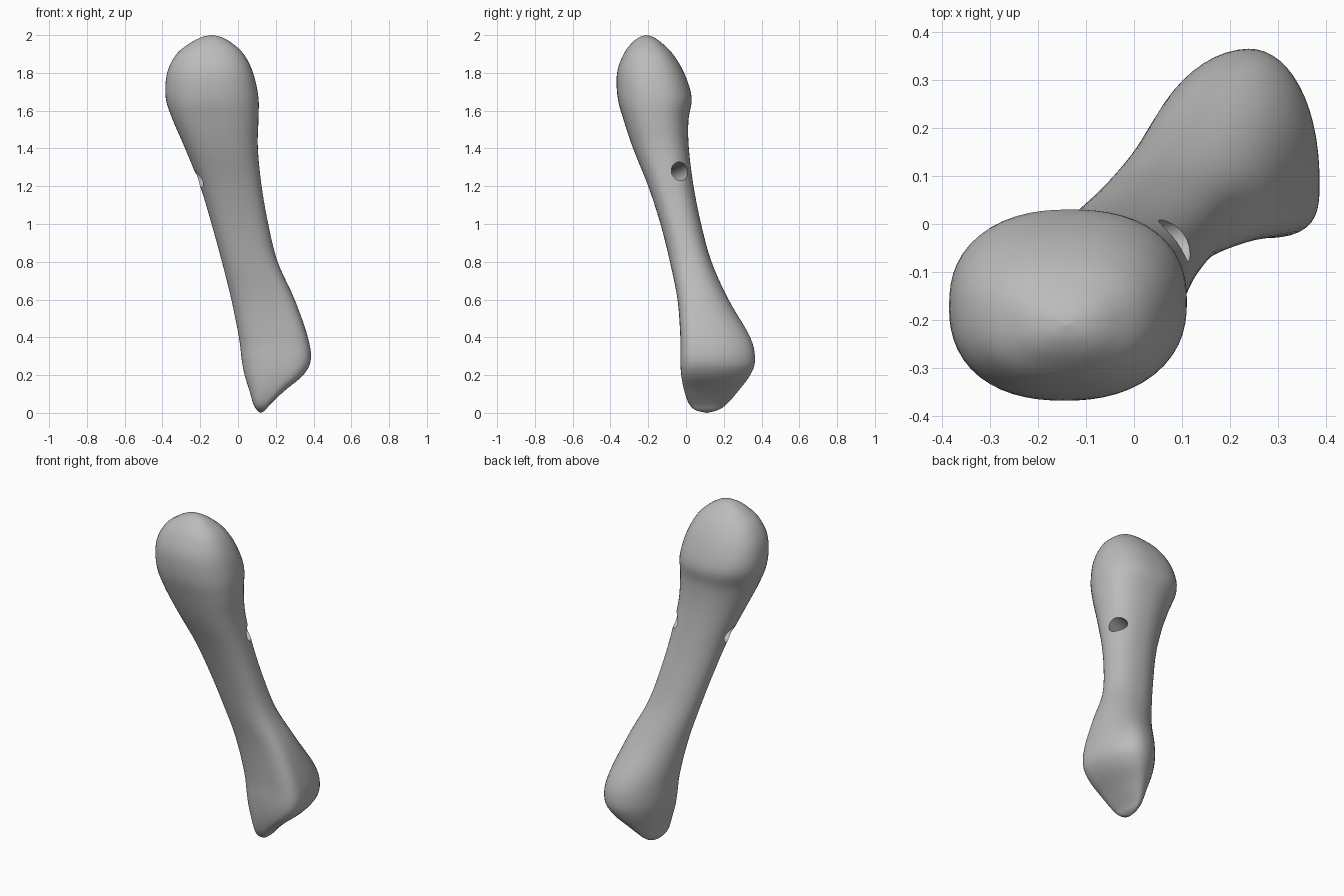
import bpy, bmesh, math
from mathutils import Vector

cube = bpy.data.objects.get("Cube")
if cube:
    bpy.data.objects.remove(cube, do_unlink=True)

# Bone sections: height, x min, x max, y min, y max
SECTIONS = [
    (0, .12, .12, .11, .11),
    (.015, .1, .145, .05, .17),
    (.05, .08, .175, .015, .22),
    (.12, .06, .25, -.01, .28),
    (.2, .035, .345, -.025, .34),
    (.28, .02, .385, -.03, .365),
    (.4, .005, .37, -.03, .34),
    (.6, -.035, .3, -.045, .225),
    (.8, -.085, .21, -.085, .135),
    (1, -.14, .16, -.135, .08),
    (1.2, -.2, .125, -.2, .04),
    (1.4, -.28, .105, -.28, .015),
    (1.55, -.345, .108, -.33, .013),
    (1.67, -.383, .108, -.362, .03),
    (1.8, -.375, .08, -.365, -.01),
    (1.9, -.325, .03, -.33, -.07),
    (1.96, -.25, -.035, -.285, -.13),
    (1.99, -.19, -.09, -.245, -.175),
    (2, -.14, -.14, -.21, -.21),
]
# Corner roundness, in the order back left, back right, front right, front left
FOOT = (2.1, 1.9, 2.5, 3.3)
SHAFT = (2.4, 1.9, 2.5, 2.4)
HEAD = (2.4, 2.4, 2.3, 2.3)
SEGMENTS = 56
STEPS = 5


def lerp(a, b, t):
    return a + (b - a) * t


def smoothstep(low, high, value):
    t = min(max((value - low) / (high - low), 0), 1)
    return t * t * (3 - 2 * t)


def spline_row(i, t):
    """Smoothly interpolated section between rows i and i + 1."""
    last = len(SECTIONS) - 1
    rows = [SECTIONS[min(max(i + k, 0), last)] for k in (-1, 0, 1, 2)]
    result = []
    for p, a, b, q in zip(*rows):
        start, end = (b - p) / 2, (q - a) / 2
        h = t * t * (3 - 2 * t)
        result.append(lerp(a, b, h) + t * (1 - t) * ((1 - t) * start - t * end))
    return result


def ring_points(row):
    """Rounded section whose four corners have their own roundness."""
    z, x0, x1, y0, y1 = row
    foot = 1 - smoothstep(.35, .9, z)
    head = smoothstep(1.5, 1.75, z)
    cx = lerp(x0, x1, lerp(.5, .6, foot))
    cy = lerp(y0, y1, lerp(.5, .3, foot))
    for k in range(SEGMENTS):
        angle = math.tau * k / SEGMENTS
        corner = 4 * k // SEGMENTS
        n = lerp(lerp(SHAFT[corner], FOOT[corner], foot), HEAD[corner], head)
        c, s = math.cos(angle), math.sin(angle)
        # Radial form keeps the points evenly spread round the corners
        r = (abs(c) ** n + abs(s) ** n) ** (-1 / n)
        x = cx + r * c * ((x1 - cx) if c > 0 else (cx - x0))
        y = cy + r * s * ((y1 - cy) if s > 0 else (cy - y0))
        yield Vector((x, y, z))


def grey_material():
    mat = bpy.data.materials.new("plain grey")
    mat.use_nodes = True
    colour = (.5, .5, .5, 1)
    mat.diffuse_color = colour
    mat.node_tree.nodes["Principled BSDF"].inputs["Base Color"].default_value = colour
    return mat


def build_bone(mat):
    bm = bmesh.new()
    rows = [spline_row(i, s / STEPS)
            for i in range(len(SECTIONS) - 1) for s in range(STEPS)][1:]
    rings = [[bm.verts.new(p) for p in ring_points(row)] for row in rows]
    for low, high in zip(rings, rings[1:]):
        for k in range(SEGMENTS):
            j = (k + 1) % SEGMENTS
            bm.faces.new((low[k], low[j], high[j], high[k]))
    # Close both ends with a fan
    for row, ring in ((SECTIONS[0], rings[0]), (SECTIONS[-1], rings[-1])):
        tip = bm.verts.new((row[1], row[3], row[0]))
        for k in range(SEGMENTS):
            bm.faces.new((ring[k], ring[(k + 1) % SEGMENTS], tip))
    bmesh.ops.recalc_face_normals(bm, faces=bm.faces)
    mesh = bpy.data.meshes.new("bone")
    bm.to_mesh(mesh)
    bm.free()
    mesh.materials.append(mat)
    bone = bpy.data.objects.new("bone", mesh)
    bpy.context.collection.objects.link(bone)
    return bone


def drill_hole(target, start, end, radius, mat):
    """Cut a round channel through the target along start to end."""
    axis = end - start
    bpy.ops.mesh.primitive_cylinder_add(
        vertices=32, radius=radius, depth=axis.length * 2,
        location=(start + end) / 2,
        rotation=axis.to_track_quat("Z", "Y").to_euler())
    cutter = bpy.context.object
    cutter.name = "hole_cutter"
    cutter.hide_render = True
    cutter.data.materials.append(mat)
    mod = target.modifiers.new("hole", "BOOLEAN")
    mod.operation = "DIFFERENCE"
    mod.solver = "EXACT"
    mod.object = cutter
    bpy.ops.object.select_all(action="DESELECT")
    target.select_set(True)
    bpy.context.view_layer.objects.active = target
    bpy.ops.object.modifier_apply(modifier=mod.name)
    bpy.data.objects.remove(cutter, do_unlink=True)


grey = grey_material()
bone = build_bone(grey)
drill_hole(bone, Vector((.1, -.03, 1.28)), Vector((-.21, -.12, 1.24)), .05, grey)
bpy.ops.object.shade_smooth_by_angle(angle=math.radians(40))
